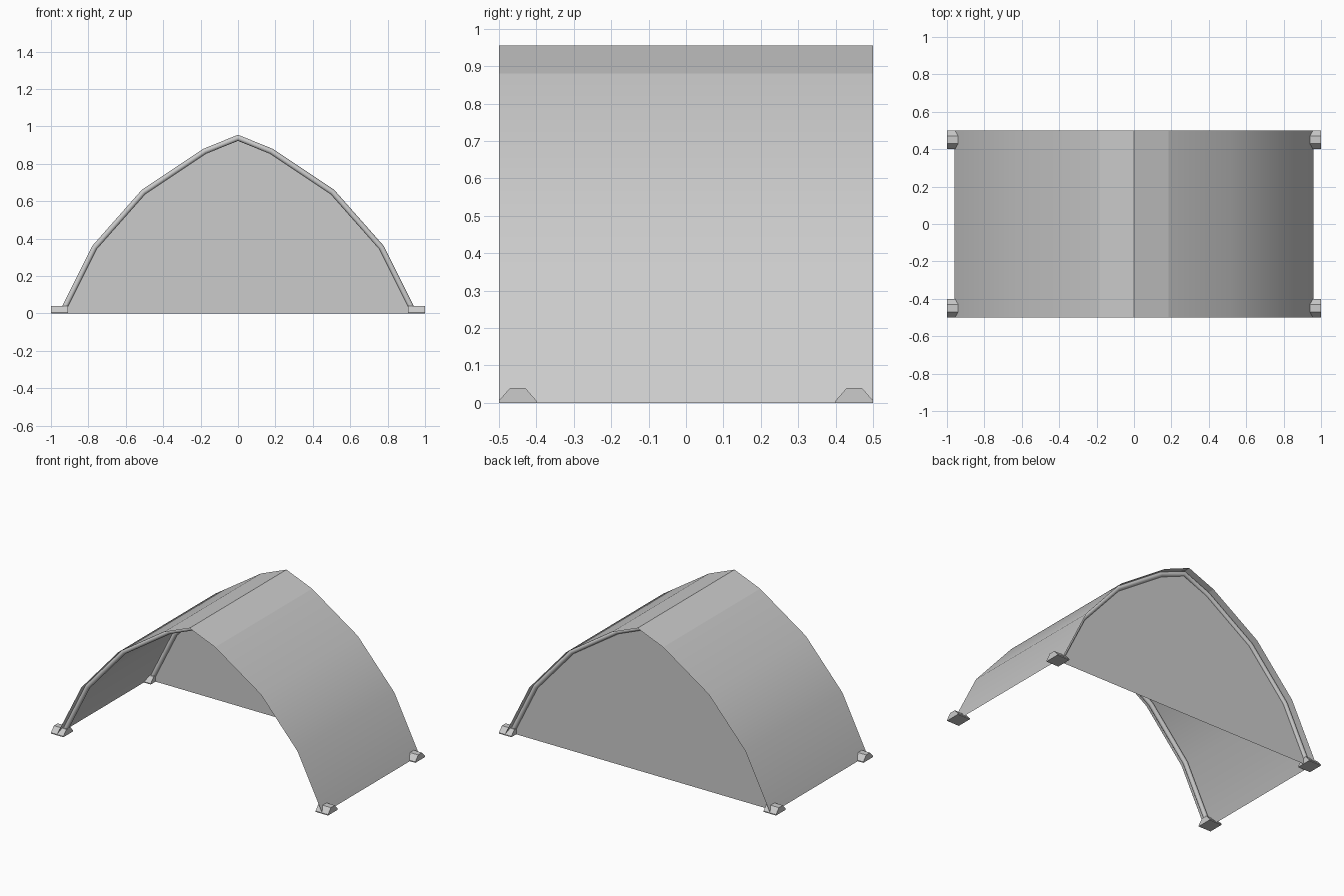
import bpy, bmesh
from math import cos, sin, pi
from mathutils import Vector

cube = bpy.data.objects.get("Cube")
if cube:
    bpy.data.objects.remove(cube, do_unlink=True)

grey = bpy.data.materials.new("light_grey")
grey.use_nodes = True
colour = (0.6, 0.6, 0.6, 1)
grey.diffuse_color = colour
grey.node_tree.nodes["Principled BSDF"].inputs["Base Color"].default_value = colour

# Arch outline, from one foot over the ridge to the other
half = [(0.96, 0), (0.78, 0.36), (0.515, 0.66), (0.185, 0.88)]
arch = [Vector(p) for p in half] + [Vector((0, 0.955))]
arch += [Vector((-x, z)) for x, z in reversed(half)]
HALF_DEPTH, POLE_Y, POLE_R = 0.5, 0.45, 0.015


def mitre(i):
    """Outward offset direction at an arch point; level at the ground."""
    if i in (0, len(arch) - 1):
        near = arch[1] if i == 0 else arch[-2]
        d = (near - arch[i]).normalized()
        return Vector((1 if i == 0 else -1, 0)) / abs(d.y)
    a = (arch[i] - arch[i - 1]).normalized()
    b = (arch[i + 1] - arch[i]).normalized()
    n = Vector((a.y, -a.x)) + Vector((b.y, -b.x))
    n.normalize()
    return n / n.dot(Vector((a.y, -a.x)))


def at(i, offset, y):
    p = arch[i] + mitre(i) * offset
    return (p.x, y, p.y)


def make(name, bm):
    bmesh.ops.recalc_face_normals(bm, faces=bm.faces[:])
    mesh = bpy.data.meshes.new(name)
    bm.to_mesh(mesh)
    bm.free()
    mesh.materials.append(grey)
    ob = bpy.data.objects.new(name, mesh)
    bpy.context.collection.objects.link(ob)
    return ob


def loft(bm, rings, closed):
    """Skin a list of point rings with quads."""
    rows = [[bm.verts.new(p) for p in ring] for ring in rings]
    for r, s in zip(rows, rows[1:]):
        n = len(r)
        for j in range(n if closed else n - 1):
            k = (j + 1) % n
            bm.faces.new((r[j], r[k], s[k], s[j]))
    return rows


# Roof sheet: curved sides, flat panels beside the ridge
bm = bmesh.new()
loft(bm, [[at(i, 0, -HALF_DEPTH), at(i, 0, HALF_DEPTH)]
          for i in range(len(arch))], False)
for f in bm.faces:
    f.smooth = f.calc_center_median().z < 0.9
roof = make("roof_sheet", bm)
# keep the sheet facing outward
if roof.data.polygons[0].normal.x < 0:
    roof.data.flip_normals()

# Back wall hangs from the back pole
bm = bmesh.new()
bm.faces.new([bm.verts.new(at(i, -POLE_R, POLE_Y)) for i in range(len(arch))])
make("back_wall", bm)

# Bent poles under the sheet
SIDES = 12
for name, y in (("front_pole", -POLE_Y), ("back_pole", POLE_Y)):
    bm = bmesh.new()
    rings = []
    for i in range(len(arch)):
        rings.append([at(i, POLE_R * (cos(2 * pi * k / SIDES) - 1),
                         y + POLE_R * sin(2 * pi * k / SIDES))
                      for k in range(SIDES)])
    rows = loft(bm, rings, True)
    for f in bm.faces:
        f.smooth = True
    for row in (rows[0], rows[-1]):
        bm.faces.new(row)
    make(name, bm)

# Feet: wide base tapering to a narrow top that grips the pole
section = [(-0.05, 0), (0.05, 0), (0.05, 0.006),
           (0.02, 0.04), (-0.02, 0.04), (-0.05, 0.006)]
for side, sx in (("left", 1), ("right", -1)):
    for end, sy in (("front", -1), ("back", 1)):
        bm = bmesh.new()
        rows = loft(bm, [[(sx * x, sy * POLE_Y + y, z) for y, z in section]
                         for x in (0.91, 1.0)], True)
        for row in rows:
            bm.faces.new(row)
        make(f"{end}_{side}_foot", bm)
